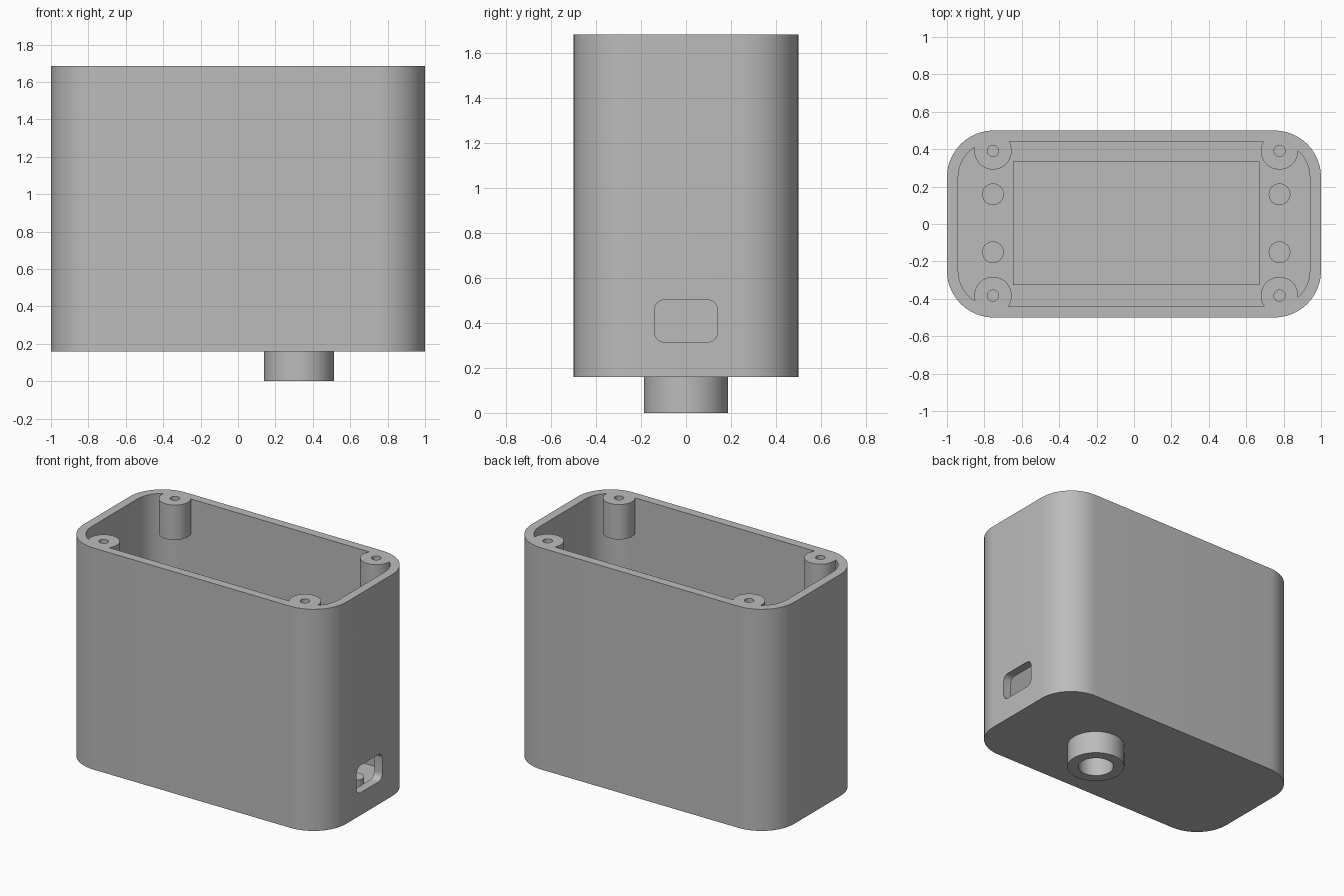
import bpy, bmesh, math
from mathutils import Matrix, Vector

default = bpy.data.objects.get("Cube")
if default:
    bpy.data.objects.remove(default, do_unlink=True)

grey = bpy.data.materials.new("plain grey")
grey.use_nodes = True
colour = (0.5, 0.5, 0.5, 1)
grey.diffuse_color = colour
grey.node_tree.nodes["Principled BSDF"].inputs["Base Color"].default_value = colour


def prism(name, outline, z0, z1, matrix=Matrix()):
    """Extrude a closed outline from z0 up to z1."""
    bm = bmesh.new()
    base = bm.faces.new([bm.verts.new((x, y, z0)) for x, y in outline])
    top = bmesh.ops.extrude_face_region(bm, geom=[base])["geom"]
    verts = [v for v in top if isinstance(v, bmesh.types.BMVert)]
    bmesh.ops.translate(bm, verts=verts, vec=Vector((0, 0, z1 - z0)))
    bmesh.ops.transform(bm, matrix=matrix, verts=bm.verts)
    bmesh.ops.recalc_face_normals(bm, faces=bm.faces)
    mesh = bpy.data.meshes.new(name)
    bm.to_mesh(mesh)
    bm.free()
    mesh.materials.append(grey)
    obj = bpy.data.objects.new(name, mesh)
    bpy.context.collection.objects.link(obj)
    return obj


def rounded(hx, hy, r, steps=12):
    """Outline of a rounded rectangle with half sizes hx and hy."""
    points = []
    for i, (sx, sy) in enumerate([(1, 1), (-1, 1), (-1, -1), (1, -1)]):
        for k in range(steps + 1):
            a = math.pi / 2 * (i + k / steps)
            points.append((sx * (hx - r) + r * math.cos(a),
                           sy * (hy - r) + r * math.sin(a)))
    return points


def circle(cx, cy, r, sides=48):
    return [(cx + r * math.cos(math.tau * k / sides),
             cy + r * math.sin(math.tau * k / sides)) for k in range(sides)]


def combine(target, tool, operation):
    """Apply a boolean and remove the tool."""
    mod = target.modifiers.new("combine", "BOOLEAN")
    mod.object, mod.operation, mod.solver = tool, operation, "EXACT"
    bpy.context.view_layer.objects.active = target
    bpy.ops.object.modifier_apply(modifier=mod.name)
    bpy.data.objects.remove(tool, do_unlink=True)


BOTTOM, FLOOR, TOP = 0.16, 0.22, 1.684
MID_X, MID_Y = 0.012, 0.004

# Open rounded box
case = prism("case", rounded(1, 0.5, 0.25), BOTTOM, TOP)
combine(case, prism("cavity", rounded(0.94, 0.44, 0.19), FLOOR, TOP + 0.2), "DIFFERENCE")

# Corner screw posts, short floor bosses
for sx in (-1, 1):
    for sy in (-1, 1):
        x, y = MID_X + sx * 0.766, MID_Y + sy * 0.387
        combine(case, prism("post", circle(x, y, 0.1), TOP - 0.24, TOP), "UNION")
        combine(case, prism("screw_hole", circle(x, y, 0.03, 24), TOP - 0.2, TOP + 0.1), "DIFFERENCE")
        boss = circle(x, MID_Y + sy * 0.155, 0.058, 32)
        combine(case, prism("boss", boss, FLOOR - 0.03, FLOOR + 0.05), "UNION")

# Raised rectangular pad on the floor
pad = [(MID_X + sx * 0.66, MID_Y + sy * 0.33) for sx, sy in ((-1, -1), (1, -1), (1, 1), (-1, 1))]
combine(case, prism("pad", pad, FLOOR - 0.03, FLOOR + 0.04), "UNION")

# Bottom collar with a blind bore
combine(case, prism("collar", circle(0.327, 0, 0.187, 64), 0, BOTTOM + 0.03), "UNION")
combine(case, prism("bore", circle(0.327, 0, 0.115), -0.1, FLOOR - 0.01), "DIFFERENCE")

# Rounded cable slot through the left wall
turn = Matrix(((0, 0, 1, 0), (1, 0, 0, 0), (0, 1, 0, 0.409), (0, 0, 0, 1)))
combine(case, prism("slot", rounded(0.14, 0.094, 0.045, 8), 0.9, 1.1, turn), "DIFFERENCE")

bpy.ops.object.select_all(action="DESELECT")
case.select_set(True)
bpy.context.view_layer.objects.active = case
bpy.ops.object.shade_smooth_by_angle(angle=math.radians(30))
